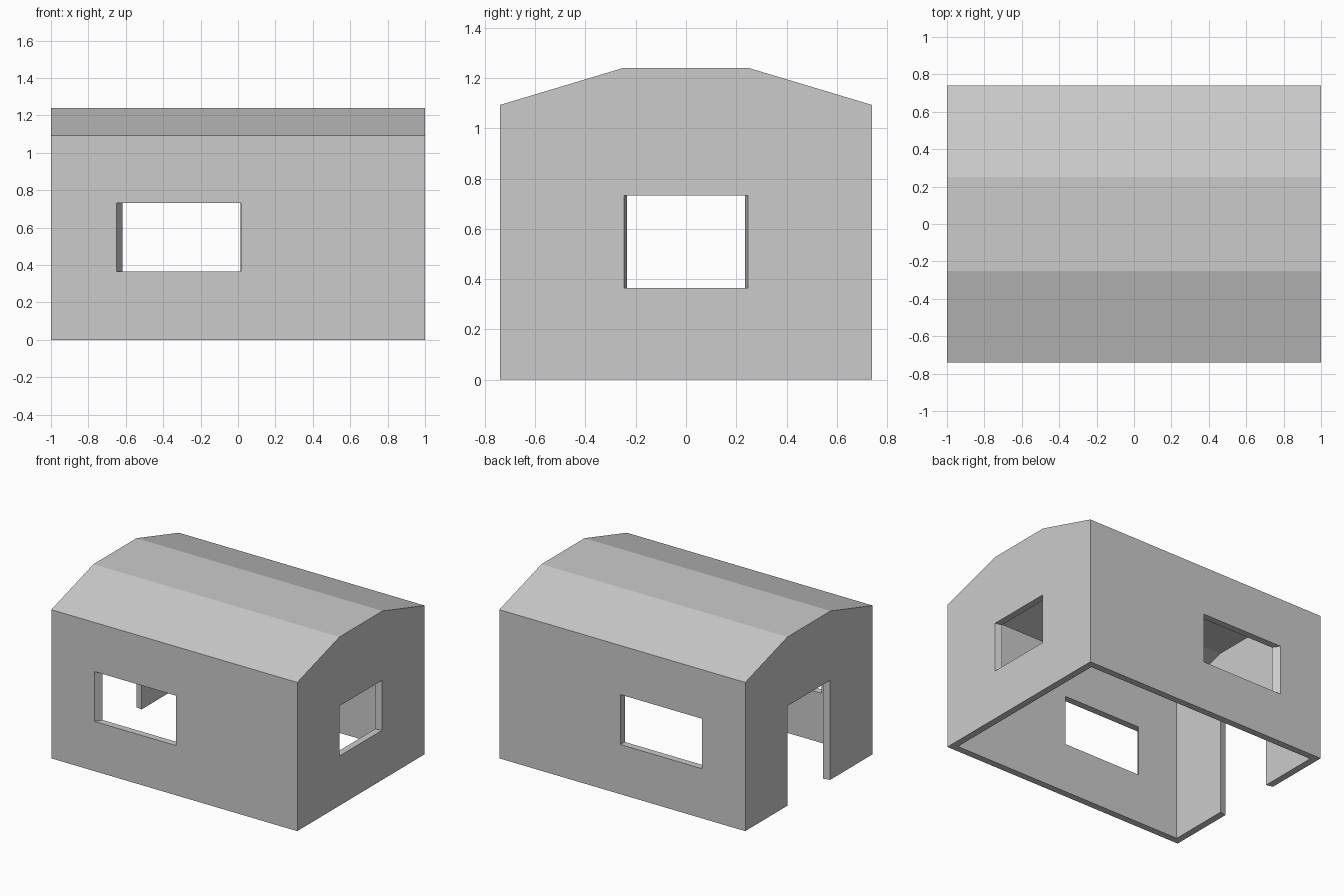
import bpy, bmesh

if "Cube" in bpy.data.objects:
    bpy.data.objects.remove(bpy.data.objects["Cube"])

WALL = 0.05
LEN, HALF = 1.0, 0.74        # half length (x) and half width (y)


def loft(name, ring_a, ring_b):
    """Closed solid between two matching rings of points."""
    bm = bmesh.new()
    a = [bm.verts.new(p) for p in ring_a]
    b = [bm.verts.new(p) for p in ring_b]
    bm.faces.new(a)
    bm.faces.new(b)
    for i in range(len(a)):
        j = (i + 1) % len(a)
        bm.faces.new((a[i], a[j], b[j], b[i]))
    bmesh.ops.recalc_face_normals(bm, faces=bm.faces)
    mesh = bpy.data.meshes.new(name)
    bm.to_mesh(mesh)
    bm.free()
    obj = bpy.data.objects.new(name, mesh)
    bpy.context.collection.objects.link(obj)
    return obj


def hall(name, half_len, half_width, shoulder, base, eave, top):
    """Gabled block with a flat-topped roof, running along x."""
    profile = [(-half_width, base), (half_width, base), (half_width, eave),
               (shoulder, top), (-shoulder, top), (-half_width, eave)]
    return loft(name, *[[(x, y, z) for y, z in profile]
                        for x in (-half_len, half_len)])


def opening(name, axis, side, lo, hi, z0, z1):
    """Cutter through one wall; jambs narrow slightly towards the inside."""
    rings = []
    for depth in (-0.03, WALL + 0.03):
        k = 1 - depth
        out = side * ((LEN if axis == "x" else HALF) - depth)
        ring = [(lo * k, z0), (hi * k, z0), (hi * k, z1), (lo * k, z1)]
        rings.append([(out, s, z) if axis == "x" else (s, out, z)
                      for s, z in ring])
    return loft(name, *rings)


# Outer shell of walls and roof
house = hall("house_shell", LEN, HALF, 0.25, 0.0, 1.093, 1.24)

# Hollow interior, three windows and a door
cutters = [
    hall("interior", LEN - WALL, HALF - WALL, 0.24, -0.2, 1.08, 1.22),
    opening("front_window", "y", -1, -0.65, 0.015, 0.365, 0.732),
    opening("back_window", "y", 1, -0.65, 0.015, 0.365, 0.732),
    opening("side_window", "x", 1, -0.247, 0.247, 0.365, 0.732),
    opening("doorway", "x", -1, -0.247, 0.247, -0.15, 0.732),
]
bpy.context.view_layer.objects.active = house
for cutter in cutters:
    cutter.hide_render = True
    mod = house.modifiers.new(cutter.name, "BOOLEAN")
    mod.operation = "DIFFERENCE"
    mod.solver = "EXACT"
    mod.object = cutter
    bpy.ops.object.modifier_apply(modifier=mod.name)
    bpy.data.objects.remove(cutter)
